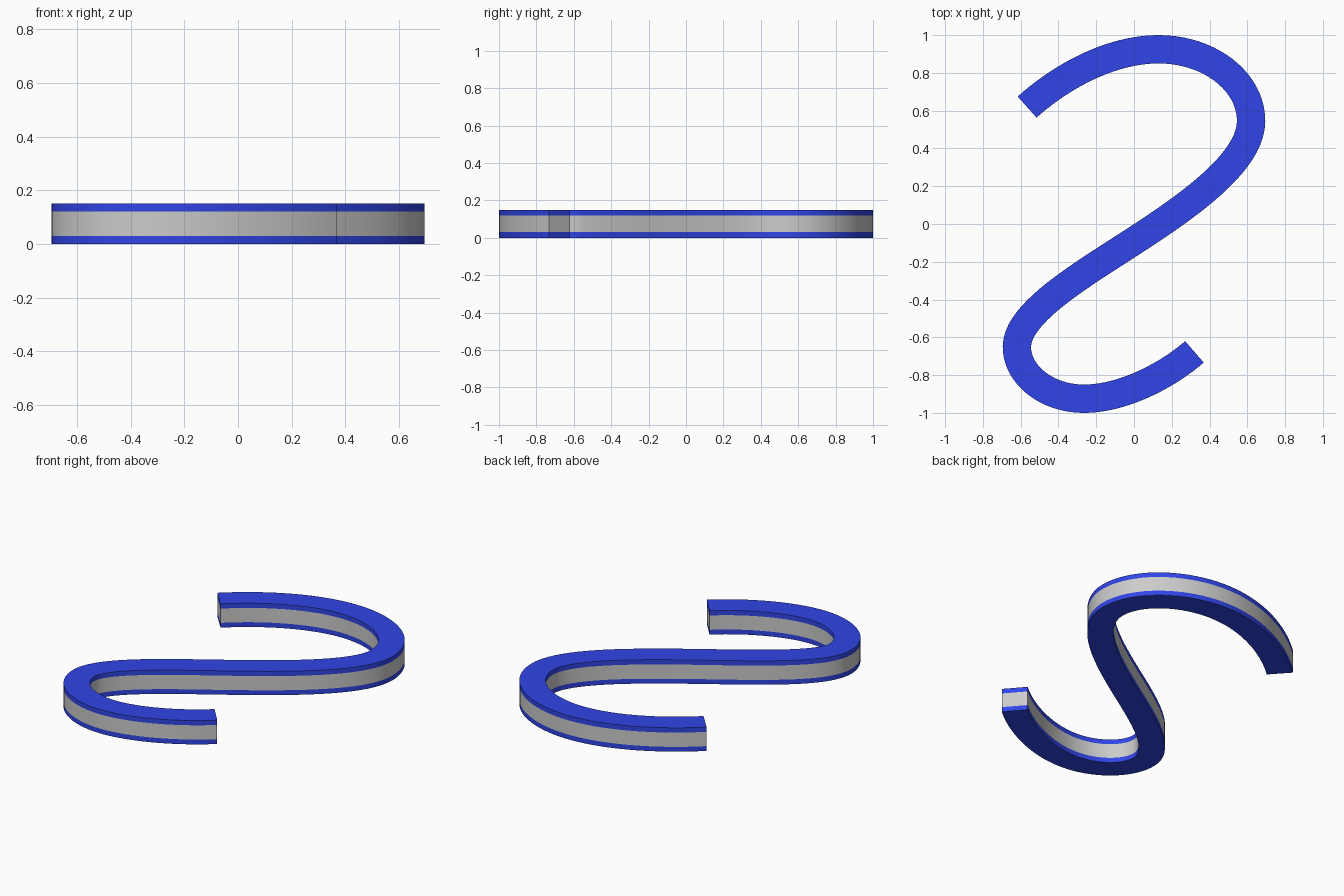
import bpy, bmesh, math
from mathutils import Vector
from mathutils.geometry import interpolate_bezier

if "Cube" in bpy.data.objects:
    bpy.data.objects.remove(bpy.data.objects["Cube"])

HALF_W = 0.075
LEVELS = [0.0, 0.03, 0.12, 0.15]   # blue band, grey core, blue band
STEPS = 20

# Centre line: (point, tangent direction, handle in, handle out)
knots = [
    ((-0.566, 0.619), (0.746, 0.666), 0.0, 0.25),
    ((0.13, 0.925), (1, 0), 0.25, 0.27),
    ((0.62, 0.545), (0, -1), 0.21, 0.22),
    ((0.0, -0.09), (-0.838, -0.545), 0.33, 0.33),
    ((-0.62, -0.65), (0, -1), 0.18, 0.15),
    ((-0.265, -0.925), (1, 0), 0.195, 0.20),
    ((0.32, -0.677), (0.756, 0.654), 0.20, 0.0),
]

path = []
for (p, d, _, out), (q, e, inn, _) in zip(knots, knots[1:]):
    p, d, q, e = (Vector(v).to_3d() for v in (p, d, q, e))
    pts = interpolate_bezier(p, p + d * out, q - e * inn, q, STEPS + 1)
    path += pts if not path else pts[1:]


def material(name, colour):
    m = bpy.data.materials.new(name)
    m.diffuse_color = colour
    m.use_nodes = True
    m.node_tree.nodes["Principled BSDF"].inputs["Base Color"].default_value = m.diffuse_color
    return m


# Cross-section ring: up the left wall, down the right wall
ring = [(1, z) for z in LEVELS] + [(-1, z) for z in reversed(LEVELS)]
n = len(ring)
GREY, BLUE = 0, 1

bm = bmesh.new()
rows = []
for i, p in enumerate(path):
    if i == 0:
        t = Vector(knots[0][1]).to_3d()
    elif i == len(path) - 1:
        t = Vector(knots[-1][1]).to_3d()
    else:
        t = path[i + 1] - path[i - 1]
    t.normalize()
    side = Vector((-t.y, t.x, 0)) * HALF_W
    rows.append([bm.verts.new(p + side * s + Vector((0, 0, z))) for s, z in ring])

# Walls, top and bottom
for a, b in zip(rows, rows[1:]):
    for j in range(n):
        k = (j + 1) % n
        f = bm.faces.new((a[j], a[k], b[k], b[j]))
        f.material_index = GREY if j in (1, 5) else BLUE

# Banded end faces
for row in (rows[0], rows[-1]):
    for j in range(3):
        f = bm.faces.new((row[j], row[j + 1], row[n - 2 - j], row[n - 1 - j]))
        f.material_index = GREY if j == 1 else BLUE

bmesh.ops.recalc_face_normals(bm, faces=bm.faces)
mesh = bpy.data.meshes.new("curved_strip")
bm.to_mesh(mesh)
bm.free()
mesh.materials.append(material("grey", (0.8, 0.8, 0.8, 1)))
mesh.materials.append(material("blue", (0.03, 0.06, 0.8, 1)))

strip = bpy.data.objects.new("curved_strip", mesh)
bpy.context.collection.objects.link(strip)
bpy.context.view_layer.objects.active = strip
strip.select_set(True)
bpy.ops.object.shade_smooth_by_angle(angle=math.radians(30))
